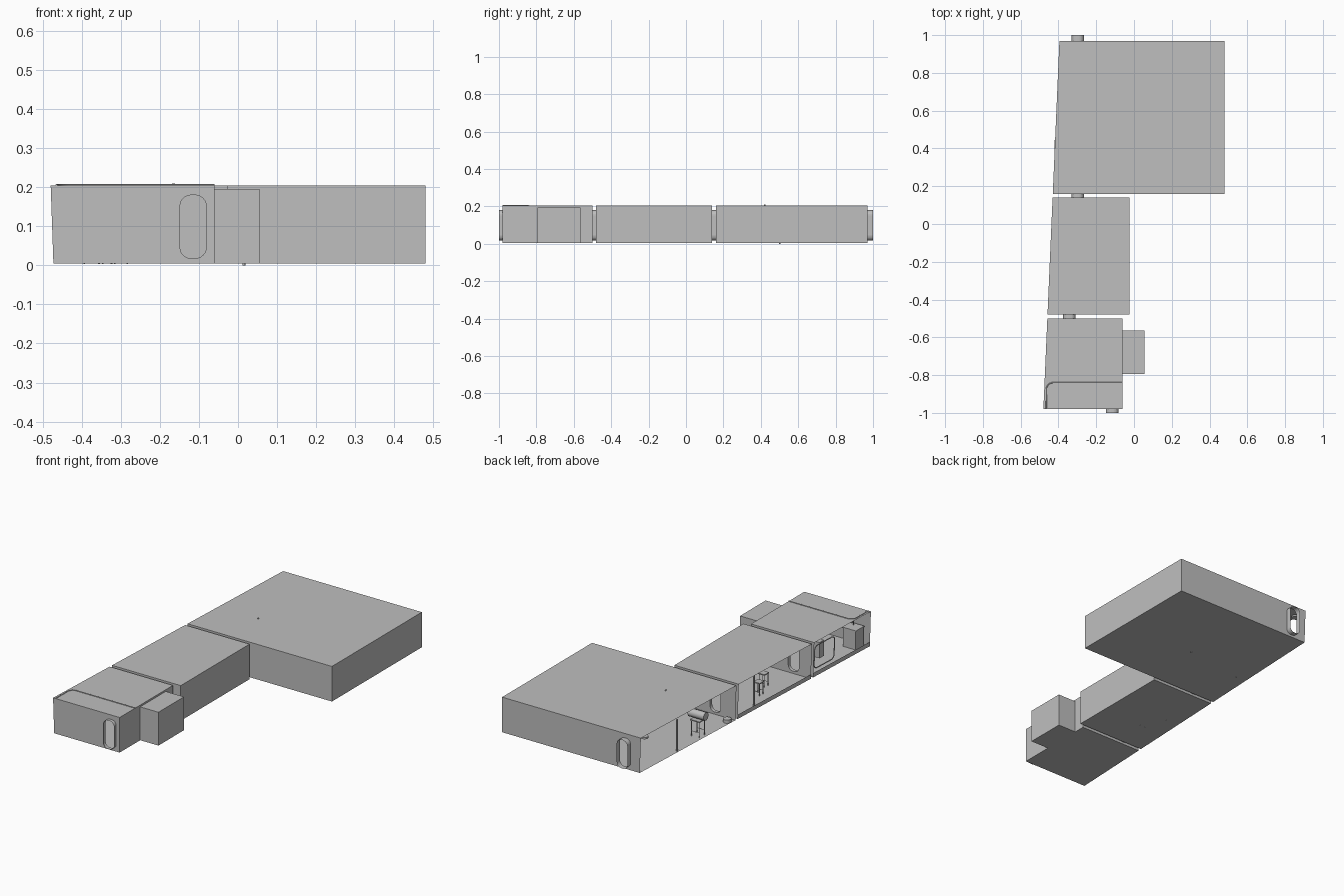
import bpy, bmesh, math
from mathutils import Vector

cube = bpy.data.objects.get("Cube")
if cube:
    bpy.data.objects.remove(cube, do_unlink=True)

mat = bpy.data.materials.new("plain_grey")
mat.use_nodes = True
GREY = (0.52, 0.52, 0.52, 1)
mat.diffuse_color = GREY
mat.node_tree.nodes["Principled BSDF"].inputs["Base Color"].default_value = GREY

FLOOR, CEIL = 0.005, 0.205


def finish(name, bm):
    mesh = bpy.data.meshes.new(name)
    bm.to_mesh(mesh)
    bm.free()
    mesh.materials.append(mat)
    obj = bpy.data.objects.new(name, mesh)
    bpy.context.collection.objects.link(obj)
    return obj


def box(name, lo, hi):
    bm = bmesh.new()
    bmesh.ops.create_cube(bm, size=1)
    for v in bm.verts:
        v.co = [l + (c + 0.5) * (h - l) for c, l, h in zip(v.co, lo, hi)]
    return finish(name, bm)


def rod(name, points, radius):
    curve = bpy.data.curves.new(name, "CURVE")
    curve.dimensions = "3D"
    curve.bevel_depth = radius
    curve.bevel_resolution = 2
    curve.use_fill_caps = True
    spline = curve.splines.new("POLY")
    spline.points.add(len(points) - 1)
    for p, co in zip(spline.points, points):
        p.co = (*co, 1)
    temp = bpy.data.objects.new(name, curve)
    mesh = bpy.data.meshes.new_from_object(temp)
    bpy.data.objects.remove(temp)
    mesh.materials.clear()
    mesh.materials.append(mat)
    obj = bpy.data.objects.new(name, mesh)
    bpy.context.collection.objects.link(obj)
    return obj


def rounded(cx, cz, w, h, r, steps=6):
    """Rounded rectangle as (across, up) pairs."""
    out = []
    for k, (sx, sz) in enumerate([(1, 1), (-1, 1), (-1, -1), (1, -1)]):
        for i in range(steps + 1):
            a = math.pi / 2 * (k + i / steps)
            out.append((cx + sx * (w / 2 - r) + r * math.cos(a),
                        cz + sz * (h / 2 - r) + r * math.sin(a)))
    return out


def sheet(bm, outer, holes, normal):
    """Flat wall facing a given way, with optional openings."""
    edges = []
    for loop in [outer] + holes:
        vs = [bm.verts.new(p) for p in loop]
        edges += [bm.edges.new((vs[i - 1], vs[i])) for i in range(len(vs))]
    normal = Vector(normal)
    made = bmesh.ops.triangle_fill(bm, edges=edges, use_dissolve=False, normal=normal)
    for f in made["geom"]:
        if isinstance(f, bmesh.types.BMFace):
            f.normal_update()
            if f.normal.dot(normal) < 0:
                f.normal_flip()


def open_x(y, z):
    """The raked plane of the open long side."""
    return -0.437 + 0.0436 * y + 0.007 * (CEIL - z) / (CEIL - FLOOR)


def door_loop(cx, y):
    return [(x, y, z) for x, z in rounded(cx, 0.099, 0.067, 0.162, 0.028)]


def room(name, y0, y1, x1, front_door, back_door, side_hole=None):
    bm = bmesh.new()
    for z, n in ((FLOOR, -1), (CEIL, 1)):
        sheet(bm, [(open_x(y0, z), y0, z), (x1, y0, z), (x1, y1, z),
                   (open_x(y1, z), y1, z)], [], (0, 0, n))
    for y, n, cx in ((y0, -1, front_door), (y1, 1, back_door)):
        sheet(bm, [(open_x(y, FLOOR), y, FLOOR), (x1, y, FLOOR), (x1, y, CEIL),
                   (open_x(y, CEIL), y, CEIL)], [door_loop(cx, y)], (0, n, 0))
    side = [(x1, y0, FLOOR), (x1, y1, FLOOR), (x1, y1, CEIL), (x1, y0, CEIL)]
    sheet(bm, side, [side_hole] if side_hole else [], (1, 0, 0))
    bmesh.ops.remove_doubles(bm, verts=bm.verts, dist=0.0001)
    return finish(name, bm)


# Three room shells, open along one long side
DOORS = (-0.115, -0.342, -0.297, -0.297)
alcove_hole = [(-0.06, y, z) for y, z in
               ((-0.795, 0.007), (-0.565, 0.007), (-0.565, 0.195), (-0.795, 0.195))]
room("front_room", -0.98, -0.50, -0.06, DOORS[0], DOORS[1], alcove_hole)
room("middle_room", -0.48, 0.14, -0.025, DOORS[1], DOORS[2])
room("back_room", 0.16, 0.97, 0.48, DOORS[2], DOORS[3])

# Side alcove without its inner wall
bm = bmesh.new()
bmesh.ops.create_cube(bm, size=1)
for v in bm.verts:
    v.co = (-0.0025 + v.co.x * 0.115, -0.68 + v.co.y * 0.23, 0.1 + v.co.z * 0.19)
inner = [f for f in bm.faces if f.normal.x < -0.5]
bmesh.ops.delete(bm, geom=inner, context="FACES_ONLY")
finish("side_alcove", bm)

# Rounded door sleeves at the ends and between the rooms
for i, (cx, ya, yb) in enumerate(zip(DOORS, (-1, -0.5, 0.14, 0.97), (-0.98, -0.48, 0.16, 1))):
    bm = bmesh.new()
    a = [bm.verts.new(p) for p in door_loop(cx, ya)]
    b = [bm.verts.new(p) for p in door_loop(cx, yb)]
    for k in range(len(a)):
        bm.faces.new((a[k - 1], a[k], b[k], b[k - 1]))
    bmesh.ops.recalc_face_normals(bm, faces=bm.faces)
    finish(f"door_sleeve_{i + 1}", bm)

# Low sills along the open side
for name, y0, y1 in (("front_sill", -0.98, -0.5), ("middle_sill", -0.48, 0.14)):
    bm = bmesh.new()
    sheet(bm, [(open_x(y, z), y, z) for y, z in
               ((y0, FLOOR), (y1, FLOOR), (y1, 0.03), (y0, 0.03))], [], (-1, 0, 0))
    finish(name, bm)

# Curved curtain rail at the ceiling of the front room
bend = [(-0.43 - 0.033 * math.sin(a), -0.873 + 0.033 * math.cos(a), CEIL)
        for a in (math.pi / 2 * i / 8 for i in range(9))]
rod("curtain_rail", [(-0.06, -0.84, CEIL)] + bend + [(-0.465, -0.98, CEIL)], 0.003)

# Rounded window frame in the front room
loop = [(open_x(y, z) + 0.008, y, z) for y, z in rounded(-0.6, 0.11, 0.17, 0.13, 0.025)]
rod("window_frame", loop + loop[:1], 0.003)

# Wash cabinet with tap, and a small locker
box("wash_cabinet", (-0.44, -0.97, FLOOR), (-0.36, -0.90, 0.11))
box("wash_counter", (-0.444, -0.972, 0.11), (-0.356, -0.896, 0.116))
rod("tap", [(-0.39, -0.95, 0.116), (-0.39, -0.95, 0.135), (-0.39, -0.93, 0.135)], 0.003)
box("wall_locker", (-0.40, -0.67, 0.05), (-0.36, -0.63, 0.14))
box("middle_locker", (-0.27, -0.47, 0.08), (-0.20, -0.43, 0.16))


def stand(name, x, y, half, height):
    box(name + "_top", (x - half, y - half, height - 0.006), (x + half, y + half, height))
    e = half * 0.8
    for i, (sx, sy) in enumerate(((-1, -1), (1, -1), (1, 1), (-1, 1))):
        rod(f"{name}_leg_{i + 1}", [(x + sx * e, y + sy * e, 0.004),
                                    (x + sx * e, y + sy * e, height - 0.006)], 0.002)
    for s in (-1, 1):
        rod(f"{name}_brace_{s}", [(x - e, y + s * e, height / 3),
                                  (x + e, y + s * e, height / 3)], 0.0015)


# Stools and work stand
stand("stool_a", -0.30, -0.27, 0.02, 0.08)
stand("stool_b", -0.34, -0.17, 0.02, 0.08)
stand("work_stand", -0.37, 0.42, 0.03, 0.10)
rod("drum", [(-0.42, 0.42, 0.125), (-0.32, 0.42, 0.125)], 0.024)

# Slim posts near the open side
for name, x, y in (("back_post", -0.392, 0.64), ("middle_post", -0.40, -0.04)):
    rod(name, [(x, y, FLOOR), (x, y, 0.185)], 0.005)

# Small round fittings
rod("ceiling_lamp", [(-0.375, 0.91, 0.18), (-0.375, 0.91, 0.19)], 0.022)
rod("floor_pad", [(-0.40, 0.20, 0.006), (-0.40, 0.20, 0.025)], 0.022)
rod("roof_pin", [(-0.165, 0.42, 0.195), (-0.165, 0.42, 0.21)], 0.004)
rod("floor_pin", [(0.015, 0.5, 0.0), (0.015, 0.5, 0.012)], 0.004)
